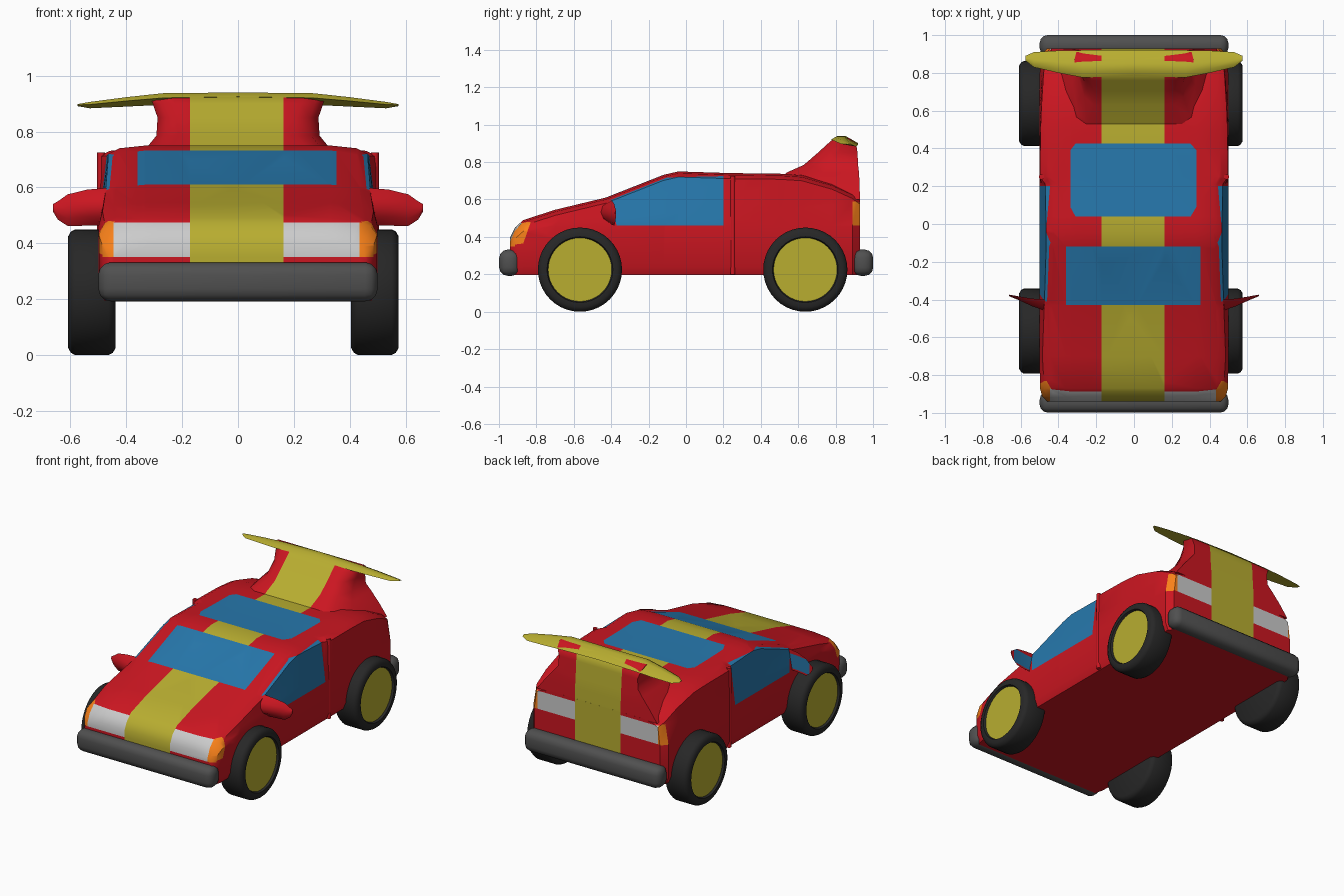
import bpy, bmesh, math
from mathutils import Vector

if "Cube" in bpy.data.objects:
    bpy.data.objects.remove(bpy.data.objects["Cube"])

COLORS = {"red": (0.60, 0.008, 0.015), "yellow": (0.48, 0.42, 0.03), "glass": (0.02, 0.19, 0.42),
          "white": (0.75, 0.75, 0.75), "orange": (0.95, 0.22, 0.01),
          "rubber": (0.02, 0.02, 0.02), "bumper_grey": (0.08, 0.08, 0.08)}
NAMES = list(COLORS)
for n, c in COLORS.items():
    bpy.data.materials.new(n).diffuse_color = (*c, 1)


def loft(rings, color):
    """Skin equal-length closed rings and cap both ends."""
    bm = bmesh.new()
    rows = [[bm.verts.new(p) for p in r] for r in rings]
    n = len(rows[0])
    for a, b in zip(rows, rows[1:]):
        for i in range(n):
            bm.faces.new((a[i], a[(i + 1) % n], b[(i + 1) % n], b[i]))
    bm.faces.new(rows[0])
    bm.faces.new(rows[-1])
    bmesh.ops.recalc_face_normals(bm, faces=bm.faces)
    for f in bm.faces:
        f.material_index = NAMES.index(color)
    return bm


def paint(bm, axis, sign, poly, color, limit=0.4):
    """Cut a convex outline into faces looking along an axis and colour it."""
    u, v = [i for i in range(3) if i != axis]

    def facing():
        bm.normal_update()
        return [f for f in bm.faces
                if (f.normal[axis] * sign if sign else abs(f.normal[axis])) > limit]
    edges = list(zip(poly, poly[1:] + poly[:1]))
    for a, b in edges:
        co, no = Vector(), Vector()
        co[u], co[v] = a
        no[u], no[v] = a[1] - b[1], b[0] - a[0]
        fs = facing()
        geom = fs + list({e for f in fs for e in f.edges}) + list({w for f in fs for w in f.verts})
        bmesh.ops.bisect_plane(bm, geom=geom, dist=1e-5, plane_co=co, plane_no=no.normalized())
    for f in facing():
        c = f.calc_center_median()
        side = [(b[0] - a[0]) * (c[v] - a[1]) - (b[1] - a[1]) * (c[u] - a[0]) for a, b in edges]
        if min(side) > -1e-7 or max(side) < 1e-7:
            f.material_index = NAMES.index(color)


def rect(x0, x1, y0, y1):
    return [(x0, y0), (x1, y0), (x1, y1), (x0, y1)]


def finish(bm, name, angle=32):
    bmesh.ops.recalc_face_normals(bm, faces=bm.faces)
    me = bpy.data.meshes.new(name)
    bm.to_mesh(me)
    bm.free()
    for n in NAMES:
        me.materials.append(bpy.data.materials[n])
    ob = bpy.data.objects.new(name, me)
    bpy.context.collection.objects.link(ob)
    bpy.ops.object.select_all(action='DESELECT')
    ob.select_set(True)
    bpy.context.view_layer.objects.active = ob
    bpy.ops.object.shade_smooth_by_angle(angle=math.radians(angle))
    return ob


# Body shell: y station, top height, half width at top, half width at side
stations = [(-.94, .40, .445, .46), (-.915, .45, .46, .485), (-.87, .49, .475, .498),
            (-.70, .545, .485, .5), (-.43, .61, .475, .5), (-.12, .732, .465, .5),
            (-.04, .75, .465, .5), (.21, .742, .47, .5), (.25, .741, .498, .5),
            (.50, .738, .495, .5), (.62, .73, .49, .5), (.78, .685, .48, .5),
            (.89, .635, .47, .495), (.93, .605, .445, .46)]
rings = []
for y, zt, wt, ws in stations:
    half = [(.33, zt), (wt - .04, zt - .01), (wt, zt - .03), (ws, min(.46, zt - .06)),
            (ws, .24), (ws - .02, .195)]
    rings.append([(x, y, z) for x, z in half] + [(-x, y, z) for x, z in reversed(half)])
body = loft(rings, "red")
S0, S1 = -.172, .162
# lights at both ends, with orange corner lamps
for sign, z0, z1 in ((-1, .35, .475), (1, .465, .585)):
    paint(body, 1, sign, rect(-.51, .51, z0, z1), "orange", .55)
    paint(body, 1, sign, rect(-.445, .435, z0, z1), "white", .55)
    paint(body, 1, sign, rect(S0, S1, .19, .7), "yellow", .55)
paint(body, 0, 0, [(-.95, .355), (-.87, .365), (-.83, .48), (-.91, .475), (-.95, .42)], "orange")
paint(body, 0, 0, rect(.89, .94, .46, .59), "orange")
# centre stripe, windscreen, roof window, side windows
paint(body, 2, 1, rect(S0, S1, -1, 1), "yellow")
paint(body, 2, 1, rect(-.36, .352, -.43, -.12), "glass")
paint(body, 2, 1, [(-.31, .04), (.3, .04), (.33, .09), (.33, .39), (.3, .425),
                   (-.31, .425), (-.337, .39), (-.337, .09)], "glass")
paint(body, 0, 0, [(-.37, .46), (.2, .46), (.2, .725), (-.1, .718), (-.41, .595)], "glass", .3)
finish(body, "body")

# Tail fin that carries the wing: height, front y, back y, half width
rings = []
for z, yf, yb, hw in [(.60, .42, .93, .44), (.68, .46, .928, .38), (.745, .54, .925, .325),
                      (.785, .63, .92, .292), (.85, .705, .917, .288), (.90, .76, .91, .305),
                      (.93, .795, .87, .315)]:
    half = [(hw, yb), (hw, (yf + yb) / 2), (hw - .03, yf + .04), (hw - .08, yf)]
    rings.append([(x, y, z) for x, y in half] + [(-x, y, z) for x, y in reversed(half)])
fin = loft(rings, "red")
paint(fin, 1, 0, rect(S0, S1, .5, 1), "yellow")
paint(fin, 2, 1, rect(S0, S1, .3, 1), "yellow")
finish(fin, "tail_fin", 50)

# Wing: arched section drooping to the tips
half = [(0, .785, .92, .94), (.27, .775, .92, .937), (.40, .80, .918, .923),
        (.53, .83, .91, .906), (.575, .865, .89, .898)]
rings = []
for x, yf, yb, z in [(-a, *r) for a, *r in half[:0:-1]] + [(a, *r) for a, *r in half]:
    d, t = yb - yf, .04 * (yb - yf) / .14
    rings.append([(x, yf, z - t * .4), (x, yf + d * .2, z), (x, yf + d * .5, z),
                  (x, yb, z - t), (x, yf + d * .5, z - t * .7)])
finish(loft(rings, "yellow"), "rear_wing", 45)

# Bumpers
for name, y in (("front_bumper", -.943), ("rear_bumper", .945)):
    bm = bmesh.new()
    bmesh.ops.create_cube(bm, size=1)
    for w in bm.verts:
        w.co = (w.co.x, w.co.y * .112 + y, w.co.z * .14 + .262)
    bmesh.ops.bevel(bm, geom=list(bm.edges), offset=.045, segments=3, profile=.5, affect='EDGES')
    for f in bm.faces:
        f.material_index = NAMES.index("bumper_grey")
    finish(bm, name, 50)

# Wheels: lathe profile of offset and radius, hub face last
for side, s, xc in (("right", 1, .49), ("left", -1, -.523)):
    for end, yc in (("front", -.567), ("rear", .638)):
        rings = []
        for x, r in [(-.085, .2), (-.075, .217), (-.06, .225), (.06, .225), (.075, .217),
                     (.085, .2), (.085, .176), (.072, .17)]:
            rings.append([(xc + s * x, yc + r * math.cos(a), .225 + r * math.sin(a))
                          for a in (math.tau * i / 40 for i in range(40))])
        bm = loft(rings, "rubber")
        bm.faces.ensure_lookup_table()
        bm.faces[-1].material_index = NAMES.index("yellow")
        finish(bm, f"{end}_{side}_wheel", 40)

# Door mirrors with glass backs, and door post ridges
for side, s in (("right", 1), ("left", -1)):
    rings = []
    for x, y, z0, z1, t in [(.47, -.40, .465, .598, .06), (.54, -.395, .463, .592, .04),
                            (.61, -.383, .462, .575, .02), (.645, -.377, .485, .55, .012),
                            (.663, -.374, .515, .54, .006)]:
        m, h = (z0 + z1) / 2, (z1 - z0) / 2
        rings.append([(s * x, y, z0), (s * x, y - t * .8, m - h * .5), (s * x, y - t, m),
                      (s * x, y - t * .8, m + h * .5), (s * x, y, z1)])
    bm = loft(rings, "red")
    paint(bm, 1, 1, rect(-.64, .64, .475, .57), "glass")
    finish(bm, f"{side}_mirror", 50)
    rings = [[(s * (.49 + .014 * math.cos(a)), .25 + .014 * math.sin(a), z)
              for a in (math.tau * i / 10 for i in range(10))] for z in (.2, .725)]
    finish(loft(rings, "red"), f"{side}_door_post", 50)

for m in bpy.data.materials:
    if m.users and not m.is_grease_pencil:
        m.use_nodes = True
        m.node_tree.nodes["Principled BSDF"].inputs["Base Color"].default_value = m.diffuse_color
